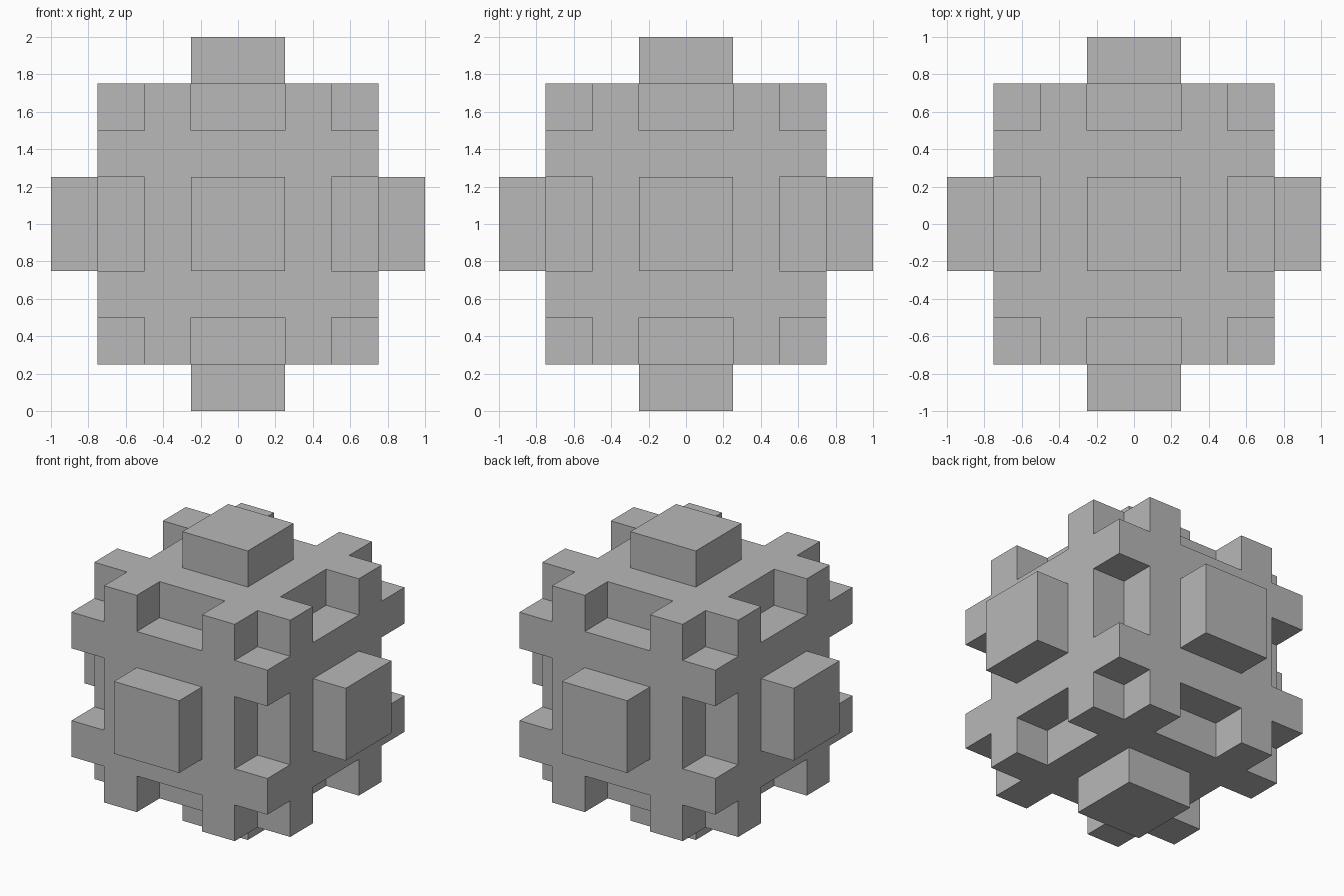
import bpy
import bmesh
from itertools import product
from mathutils import Matrix, Vector

old = bpy.data.objects.get("Cube")
if old:
    bpy.data.objects.remove(old, do_unlink=True)

CENTRE = Vector((0, 0, 1))
UNIT = 0.25

grey = bpy.data.materials.new("plain grey")
grey.use_nodes = True
colour = (0.48, 0.48, 0.48, 1)
grey.diffuse_color = colour
grey.node_tree.nodes["Principled BSDF"].inputs["Base Color"].default_value = colour


def boxes(name, parts):
    """One object made of boxes given as (centre, size) around CENTRE."""
    bm = bmesh.new()
    for centre, size in parts:
        place = Matrix.Translation(centre) @ Matrix.Diagonal((*size, 1))
        bmesh.ops.create_cube(bm, size=1, matrix=place)
    mesh = bpy.data.meshes.new(name)
    bm.to_mesh(mesh)
    bm.free()
    mesh.materials.append(grey)
    obj = bpy.data.objects.new(name, mesh)
    obj.location = CENTRE
    bpy.context.collection.objects.link(obj)
    return obj


def combine(target, helper, operation):
    """Apply a boolean and discard the helper."""
    mod = target.modifiers.new(helper.name, "BOOLEAN")
    mod.object = helper
    mod.operation = operation
    mod.solver = "EXACT"
    bpy.context.view_layer.objects.active = target
    bpy.ops.object.modifier_apply(modifier=mod.name)
    bpy.data.objects.remove(helper, do_unlink=True)


# Sort the directions around the cube into faces, edges and corners
notches, blocks = [], []
for d in product((-1, 0, 1), repeat=3):
    axes = sum(map(abs, d))
    if axes == 1:
        # Raised square block, sunk into the body for a clean union
        centre = Vector(d) * UNIT * 3.25
        blocks.append((centre, [UNIT * (1.5 if a else 2) for a in d]))
    elif axes > 1:
        # Edge slot or corner notch, overshooting the outside of the body
        centre = Vector(d) * UNIT * 3
        notches.append((centre, [UNIT * 2] * 3))

# Notched cube body with a block on every face
body = boxes("notched_cube", [(Vector(), [UNIT * 6] * 3)])
combine(body, boxes("notch_cutters", notches), "DIFFERENCE")
combine(body, boxes("face_blocks", blocks), "UNION")
